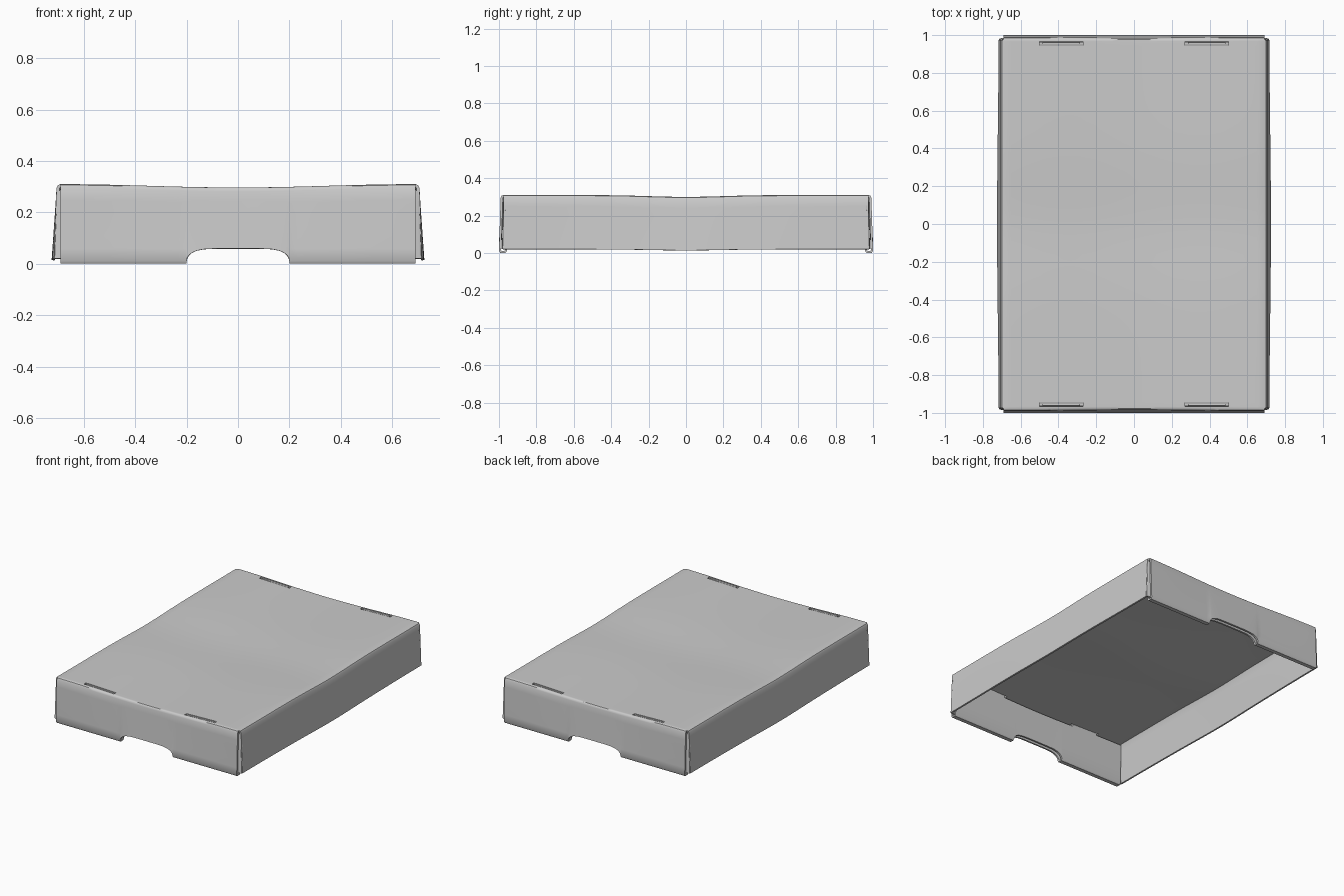
import bpy, bmesh, math

if "Cube" in bpy.data.objects:
    bpy.data.objects.remove(bpy.data.objects["Cube"])

T = 0.012                      # board thickness
HX, HY = 0.69, 0.975           # half size of the top panel, up to the folds


def steps(half, n, extra):
    """Symmetric sample positions with additional break points."""
    vals = {round(-half + 2 * half * i / n, 4) for i in range(n + 1)}
    vals = {v for v in vals if all(abs(abs(v) - e) > 0.008 for e in extra)}
    for e in extra:
        vals |= {e, -e}
    return sorted(vals)


def dip(y):
    return math.exp(-(y / 0.28) ** 2)


def sag(x):
    return math.cos(math.pi * x / (2 * HX)) ** 2


def ztop(x, y):
    return 0.304 - 0.013 * sag(x) - 0.010 * dip(y)


def notch(x):
    a = min(abs(x) / 0.2, 1)
    return 0.046 * (1 - a ** 6) ** 0.6


def add_grid(bm, rows, skip=lambda c: False):
    """Quads between rows of points; skip(centre, row) leaves a hole."""
    vs = [[bm.verts.new(p) for p in r] for r in rows]
    for j in range(len(rows) - 1):
        for i in range(len(rows[0]) - 1):
            q = (vs[j][i], vs[j][i + 1], vs[j + 1][i + 1], vs[j + 1][i])
            c = sum((v.co for v in q), q[0].co * 0) / 4
            if not skip(c, j):
                bm.faces.new(q)


def finish(bm, name):
    bmesh.ops.remove_doubles(bm, verts=bm.verts, dist=0.0001)
    bmesh.ops.delete(bm, geom=[v for v in bm.verts if not v.link_faces], context='VERTS')
    bmesh.ops.recalc_face_normals(bm, faces=bm.faces)
    me = bpy.data.meshes.new(name)
    bm.to_mesh(me)
    bm.free()
    ob = bpy.data.objects.new(name, me)
    bpy.context.collection.objects.link(ob)
    mod = ob.modifiers.new("board", 'SOLIDIFY')
    mod.thickness, mod.offset = T, 0
    bpy.ops.object.select_all(action='DESELECT')
    ob.select_set(True)
    bpy.context.view_layer.objects.active = ob
    bpy.ops.object.modifier_apply(modifier="board")
    bpy.ops.object.shade_smooth_by_angle(angle=math.radians(40))
    return ob


xs = steps(HX, 36, [HX, 0.5, 0.485, 0.285, 0.27, 0.2, 0.197, 0.19, 0.178, 0.16, 0.135])
ys = steps(HY, 36, [HY, 0.967, 0.945])

bm = bmesh.new()


# Top panel with four tab slots
def slot(c, j):
    return 0.27 < abs(c.x) < 0.5 and 0.945 < abs(c.y) < 0.967


add_grid(bm, [[(x, y, ztop(x, y)) for x in xs] for y in ys], slot)

# Front and back walls: outer layer, bottom fold, inner layer, tabs
FOLD = 8                       # index of the last outer row


def wall_column(x, s):
    zt, zb, bow = ztop(x, HY), notch(x) + T / 2, 0.006 * sag(x)
    pts = [(HY, zt), (0.981 - bow * 0.7, zt - 0.002), (0.985 - bow, zt - 0.010)]
    for k in range(1, 7):
        t = k / 6
        y0 = 0.985 - bow
        pts.append((y0 + (0.994 - y0) * t, zt - 0.010 + (zb + 0.007 - zt + 0.010) * t))
    pts += [(0.990, zb), (0.968, zb), (0.963, zb + 0.007),
            (0.960, 0.15), (0.957, zt - 0.016), (0.956, zt + 0.005)]
    return [(x, s * y, z) for y, z in pts]


def wall_skip(c, j):
    if FOLD <= j < FOLD + 3:
        return abs(c.x) < 0.2                      # finger notch cuts the fold
    return j == FOLD + 5 and not 0.285 < abs(c.x) < 0.485


for s in (-1, 1):
    cols = [wall_column(x, s) for x in xs]
    add_grid(bm, list(zip(*cols)), wall_skip)


# Side walls, flaring and bulging outwards
def side_column(y, s):
    zt, zb = ztop(HX, y), 0.02 - 0.006 * dip(y)
    xb = 0.711 + 0.008 * math.cos(math.pi * y / 2) ** 2
    pts = [(HX, zt), (0.696, zt - 0.002), (0.700, zt - 0.010)]
    for k in range(1, 7):
        t = k / 6
        pts.append((0.700 + (xb - 0.700) * t, zt - 0.010 + (zb - zt + 0.010) * t))
    return [(s * x, y, z) for x, z in pts]


for s in (-1, 1):
    add_grid(bm, list(zip(*[side_column(y, s) for y in ys])), lambda c, j: False)
finish(bm, "lid_sheet")

# Corner flaps tucked between the wall layers
for sx, nx in ((-1, "left"), (1, "right")):
    for sy, ny in ((-1, "front"), (1, "back")):
        bm = bmesh.new()
        rows = []
        for z, o, y in ((0.02, 0.711, 0.978), (0.285, 0.701, 0.971)):
            path = [(o, y - 0.008), (o - 0.002, y - 0.002), (o - 0.008, y), (0.45, y)]
            rows.append([(sx * a, sy * b, z) for a, b in path])
        add_grid(bm, rows, lambda c, j: False)
        finish(bm, f"corner_flap_{ny}_{nx}")
